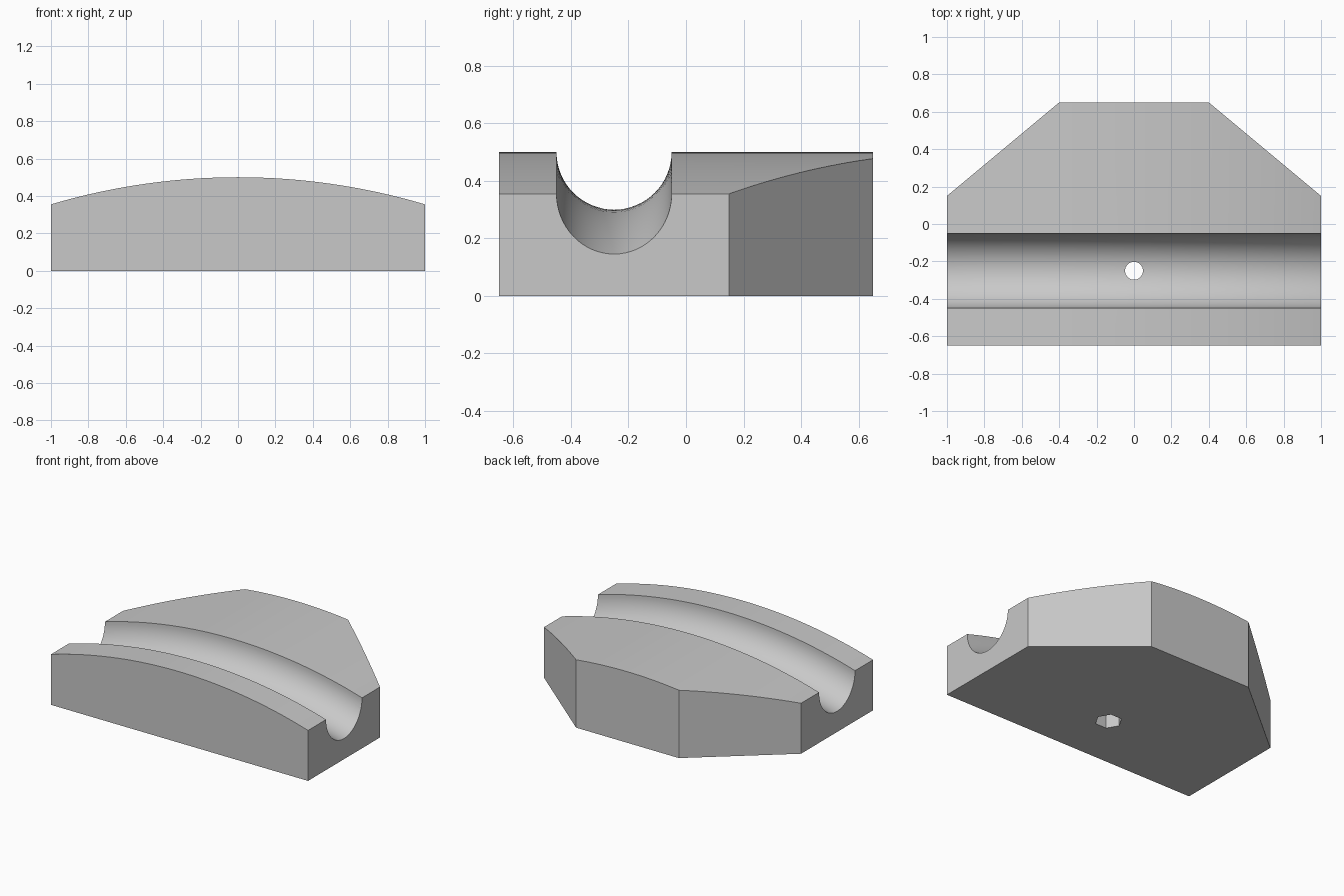
import bpy, bmesh, math
from mathutils import Vector

if "Cube" in bpy.data.objects:
    bpy.data.objects.remove(bpy.data.objects["Cube"], do_unlink=True)

# Shared dimensions
CROWN_R, TOP_Z, HALF_Y = 3.52, 0.5, 0.65
GROOVE_R, GROOVE_Y = 0.2, -0.25
CENTRE_Z = TOP_Z - CROWN_R

grey = bpy.data.materials.new("plain_grey")
grey.use_nodes = True
colour = (0.58, 0.58, 0.58, 1)
grey.diffuse_color = colour
grey.node_tree.nodes["Principled BSDF"].inputs["Base Color"].default_value = colour

# Body: crowned front profile pushed from front to back
bm = bmesh.new()
profile = [(-1, 0), (1, 0)]
for i in range(49):
    x = 1 - i / 24
    profile.append((x, CENTRE_Z + math.sqrt(CROWN_R ** 2 - x * x)))
face = bm.faces.new([bm.verts.new((x, -HALF_Y, z)) for x, z in profile])
pushed = bmesh.ops.extrude_face_region(bm, geom=[face])["geom"]
bmesh.ops.translate(bm, vec=(0, 2 * HALF_Y, 0),
                    verts=[v for v in pushed if isinstance(v, bmesh.types.BMVert)])

# Slanted rear corners
for side in (-1, 1):
    cut = bmesh.ops.bisect_plane(
        bm, geom=bm.verts[:] + bm.edges[:] + bm.faces[:], dist=1e-5,
        plane_co=(side, 0.15, 0), plane_no=Vector((side * 0.5, 0.6, 0)).normalized(),
        clear_outer=True)
    rim = [e for e in cut["geom_cut"] if isinstance(e, bmesh.types.BMEdge)]
    bmesh.ops.contextual_create(bm, geom=rim)
bmesh.ops.recalc_face_normals(bm, faces=bm.faces[:])
mesh = bpy.data.meshes.new("body")
bm.to_mesh(mesh)
bm.free()
mesh.materials.append(grey)
body = bpy.data.objects.new("body", mesh)
bpy.context.collection.objects.link(body)


def carve(name):
    """Subtract the newly added active object from the body."""
    cutter = bpy.context.object
    cutter.name = name
    cutter.hide_render = True
    cutter.data.materials.append(grey)
    bpy.context.view_layer.objects.active = body
    mod = body.modifiers.new(name, "BOOLEAN")
    mod.operation, mod.solver, mod.object = "DIFFERENCE", "EXACT", cutter
    bpy.ops.object.modifier_apply(modifier=mod.name)
    bpy.data.objects.remove(cutter, do_unlink=True)


# Round groove that follows the crown
bpy.ops.mesh.primitive_torus_add(
    major_radius=CROWN_R, minor_radius=GROOVE_R, major_segments=360, minor_segments=64,
    location=(0, GROOVE_Y, CENTRE_Z), rotation=(math.pi / 2, 0, 0))
carve("groove_cutter")

# Screw hole
bpy.ops.mesh.primitive_cylinder_add(vertices=32, radius=0.048, depth=1,
                                    location=(0, GROOVE_Y, 0.2))
carve("hole_cutter")

# Hexagonal nut pocket underneath, with corners along x
bpy.ops.mesh.primitive_cylinder_add(vertices=6, radius=0.087, depth=0.3,
                                    location=(0, GROOVE_Y, 0),
                                    rotation=(0, 0, math.pi / 6))
carve("pocket_cutter")

bpy.ops.object.select_all(action="DESELECT")
body.select_set(True)
bpy.context.view_layer.objects.active = body
bpy.ops.object.shade_smooth_by_angle(angle=math.radians(30))
